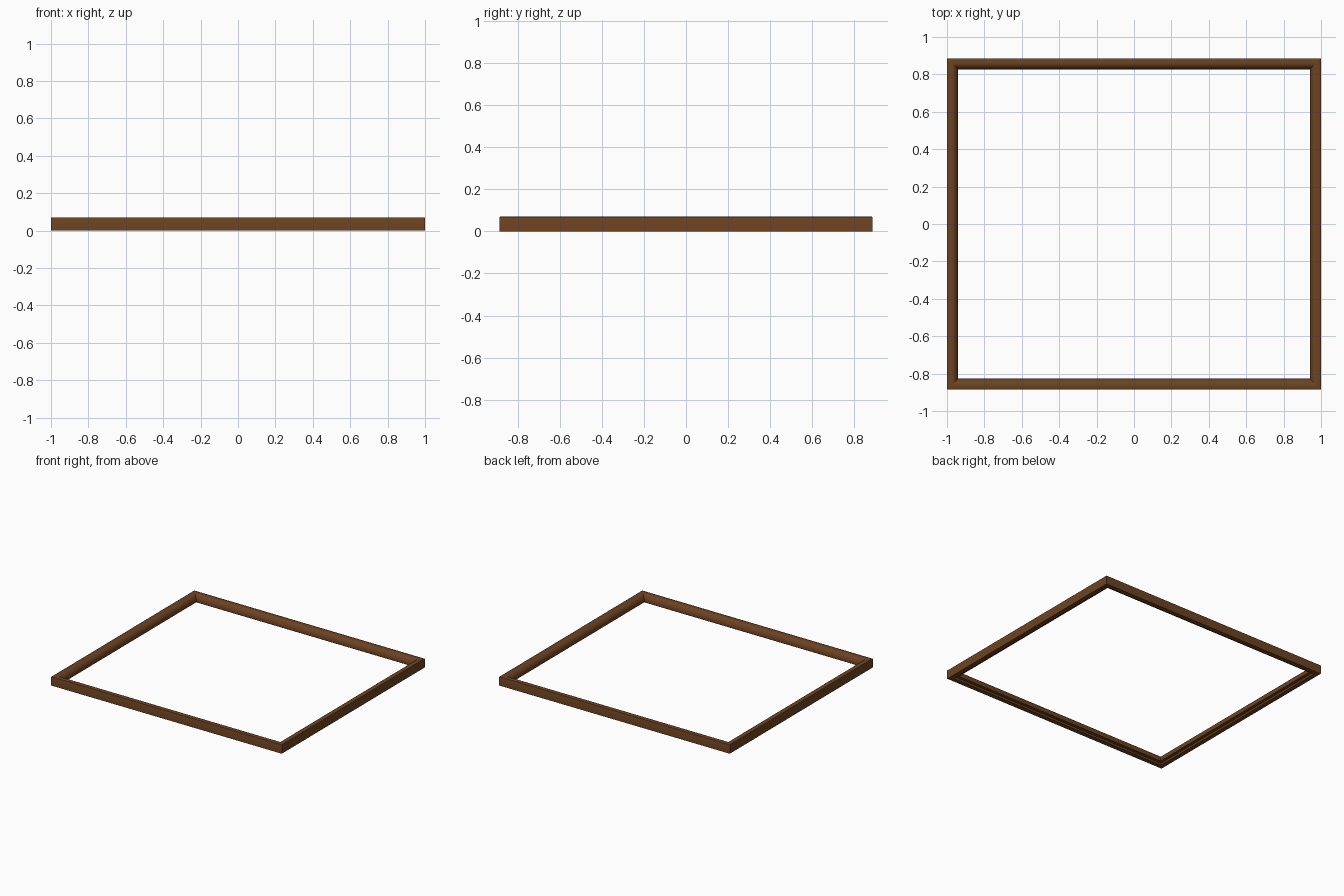
import bpy, bmesh, math

if "Cube" in bpy.data.objects:
    bpy.data.objects.remove(bpy.data.objects["Cube"])

HX, HY = 1.0, 0.886      # outer half sizes
H, W = 0.07, 0.06        # rail height and width

wood = bpy.data.materials.new("brown wood")
wood.diffuse_color = (0.15, 0.056, 0.016, 1)
wood.use_nodes = True
wood.node_tree.nodes["Principled BSDF"].inputs["Base Color"].default_value = wood.diffuse_color

# moulding section as (distance inward, height): flat top, rounded inner edge, rabbet below
profile = [(0, 0), (0, H - 0.004), (0.0012, H - 0.0012), (0.004, H)]
R_W, R_H, N = 0.035, 0.045, 10
for i in range(N + 1):
    a = math.pi / 2 * i / N
    profile.append((W - R_W + R_W * math.sin(a), H - R_H + R_H * math.cos(a)))
profile += [(W, 0.015), (0.035, 0.015), (0.035, 0)]


def rail(name, half_len, half_off, turn):
    """One mitred rail along the front, turned about z into place."""
    bm = bmesh.new()
    ends = []
    for s in (-1, 1):
        ends.append([bm.verts.new((s * (half_len - w), -half_off + w, z)) for w, z in profile])
    n = len(profile)
    for i in range(n):
        j = (i + 1) % n
        bm.faces.new((ends[0][i], ends[0][j], ends[1][j], ends[1][i]))
    for e in ends:
        bm.faces.new(e)
    bmesh.ops.recalc_face_normals(bm, faces=bm.faces)
    me = bpy.data.meshes.new(name)
    bm.to_mesh(me)
    bm.free()
    me.materials.append(wood)
    ob = bpy.data.objects.new(name, me)
    bpy.context.collection.objects.link(ob)
    ob.rotation_euler.z = turn
    bpy.ops.object.select_all(action='DESELECT')
    ob.select_set(True)
    bpy.context.view_layer.objects.active = ob
    bpy.ops.object.shade_smooth_by_angle(angle=math.radians(35))


# four sides of the frame
rail("front_rail", HX, HY, 0)
rail("right_rail", HY, HX, math.pi / 2)
rail("back_rail", HX, HY, math.pi)
rail("left_rail", HY, HX, -math.pi / 2)
